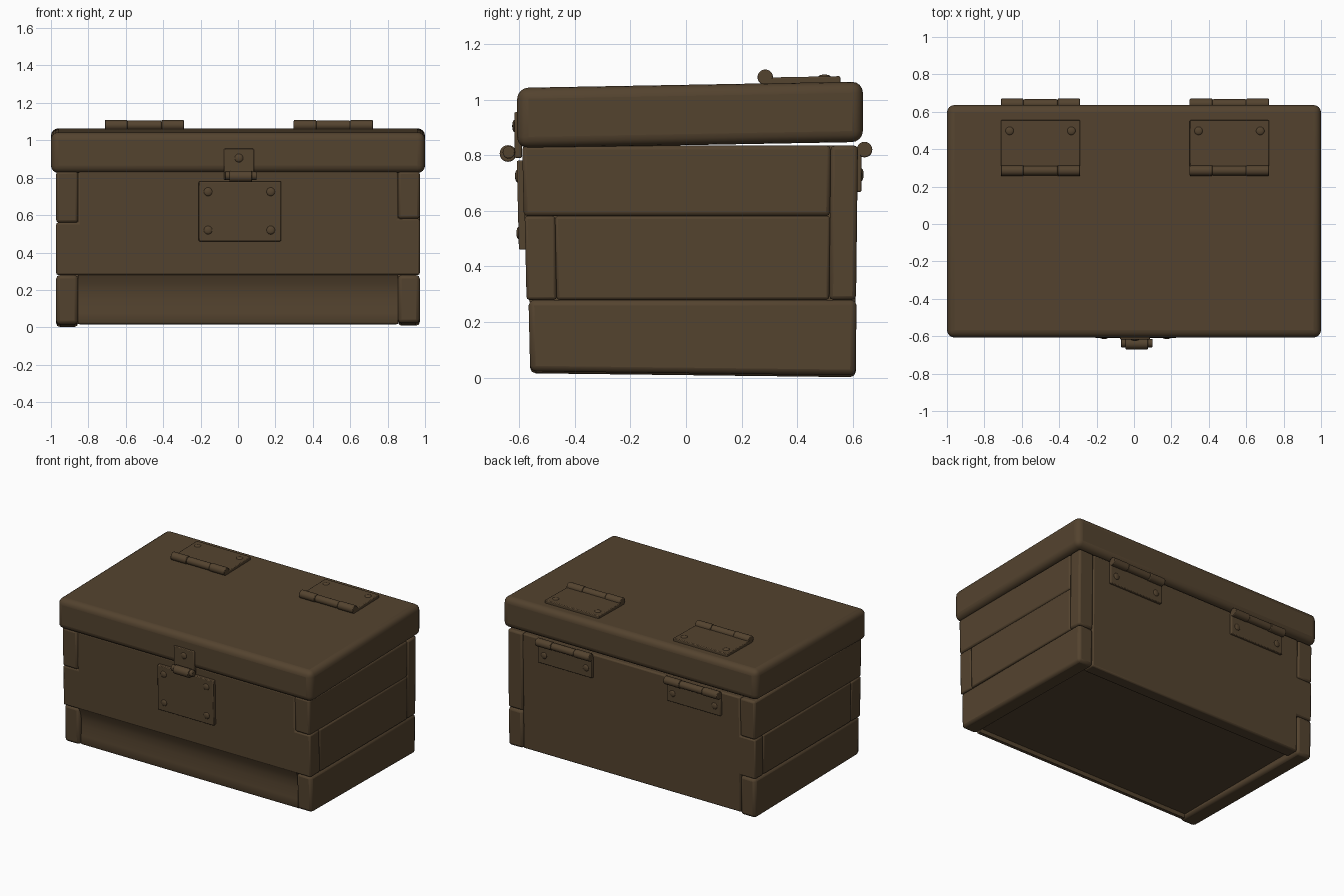
import bpy, bmesh, math
from mathutils import Matrix, Vector

if "Cube" in bpy.data.objects:
    bpy.data.objects.remove(bpy.data.objects["Cube"], do_unlink=True)

BROWN = (0.088, 0.056, 0.028, 1)
brown = bpy.data.materials.new("dark_brown")
brown.use_nodes = True
brown.diffuse_color = BROWN
bsdf = brown.node_tree.nodes["Principled BSDF"]
bsdf.inputs["Base Color"].default_value = BROWN
bsdf.inputs["Roughness"].default_value = 0.8


def finish(name, bm, bevel=0.0, segments=2):
    bmesh.ops.recalc_face_normals(bm, faces=bm.faces)
    mesh = bpy.data.meshes.new(name)
    bm.to_mesh(mesh)
    bm.free()
    mesh.materials.append(brown)
    ob = bpy.data.objects.new(name, mesh)
    bpy.context.collection.objects.link(ob)
    if bevel:
        mod = ob.modifiers.new("rounded_edges", "BEVEL")
        mod.width, mod.segments = bevel, segments
    bpy.ops.object.select_all(action="DESELECT")
    ob.select_set(True)
    bpy.context.view_layer.objects.active = ob
    bpy.ops.object.shade_smooth_by_angle(angle=math.radians(40))


def flare(co):
    # The walls lean outwards slightly towards the lid
    co.y *= 1 + (0.04 if co.y < 0 else 0.02) * co.z


def flare_and_sag(co):
    # As flare, with the underside dropping towards the back
    flare(co)
    if co.z < 0.1:
        co.z -= 0.012 * co.y


def slope(co):
    # The lid rises towards the back
    co.z += 0.018 * co.y


def prism(name, outline, axis, a, b, bevel, warp=None, segments=2):
    """Extrude an outline along x (outline in y, z) or along y (outline in x, z)."""
    place = (lambda p, d: Vector((d, *p))) if axis == "x" else (lambda p, d: Vector((p[0], d, p[1])))
    bm = bmesh.new()
    near = [bm.verts.new(place(p, a)) for p in outline]
    far = [bm.verts.new(place(p, b)) for p in outline]
    bm.faces.new(near)
    bm.faces.new(far)
    for i in range(len(outline)):
        j = (i + 1) % len(outline)
        bm.faces.new((near[i], near[j], far[j], far[i]))
    if warp:
        for v in bm.verts:
            warp(v.co)
    finish(name, bm, bevel, segments)


def box(name, x, y, z, bevel=0.01, warp=flare, segments=2):
    rect = [(y[0], z[0]), (y[1], z[0]), (y[1], z[1]), (y[0], z[1])]
    prism(name, rect, "x", x[0], x[1], bevel, warp, segments)


def barrel(name, x, y, z, r):
    bm = bmesh.new()
    spin = Matrix.Translation((sum(x) / 2, y, z)) @ Matrix.Rotation(math.pi / 2, 4, "Y")
    bmesh.ops.create_cone(bm, cap_ends=True, segments=20, radius1=r, radius2=r,
                          depth=x[1] - x[0], matrix=spin)
    finish(name, bm, 0.004)


def rivet(name, co, axis):
    bm = bmesh.new()
    size = Vector((0.023, 0.023, 0.023))
    size["xyz".index(axis)] = 0.009
    bmesh.ops.create_uvsphere(bm, u_segments=14, v_segments=8, radius=1,
                              matrix=Matrix.Translation(co) @ Matrix.Diagonal(size).to_4x4())
    finish(name, bm)


# Recessed floor and hidden core
box("floor_core", (-0.93, 0.93), (-0.51, 0.57), (0.045, 0.82), 0)

# Left side planks with full-height rear post
OUT, IN, TOP = 0.972, 0.855, 0.834
box("left_bottom_plank", (IN, OUT), (-0.56, 0.61), (0.016, 0.28), 0.02, flare_and_sag)
box("left_middle_plank", (IN, OUT), (-0.46, 0.512), (0.28, 0.581))
box("left_top_plank", (IN, OUT), (-0.57, 0.512), (0.581, TOP), 0.014)
box("left_rear_post", (IN, OUT), (0.512, 0.608), (0.28, TOP), 0.014)

# Right side planks
box("right_bottom_plank", (-OUT, -IN), (-0.56, 0.61), (0.009, 0.28), 0.02, flare_and_sag)
box("right_middle_plank", (-OUT, -IN), (-0.46, 0.512), (0.28, 0.56))
box("right_top_plank", (-OUT, -IN), (-0.57, 0.608), (0.56, TOP), 0.014)

# Front panel with notched upper corners
front = [(-OUT, 0.28), (OUT, 0.28), (OUT, 0.581), (IN, 0.581), (IN, TOP),
         (-IN, TOP), (-IN, 0.56), (-OUT, 0.56)]
prism("front_panel", front, "y", -0.567, -0.46, 0.01, flare)

# Hollowed board below the front panel
lower = [(-0.565, 0.28), (-0.548, 0.24), (-0.538, 0.2), (-0.535, 0.15), (-0.54, 0.08),
         (-0.545, 0.03), (-0.538, 0.018), (-0.515, 0.018), (-0.5, 0.28)]
prism("front_lower_board", lower, "x", -IN, IN, 0)

# Back panel, tongued through the right rear corner
back = [(-IN, 0.015), (IN, 0.015), (IN, TOP), (-IN, TOP), (-IN, 0.56),
        (-OUT, 0.56), (-OUT, 0.28), (-IN, 0.28)]
prism("back_panel", back, "y", 0.515, 0.606, 0.01, flare)

# Sloping lid
box("lid", (-1, 1), (-0.607, 0.636), (0.836, 1.053), 0.04, slope, 4)

# Two hinge pairs: strap on the lid, strap on the back
for side, cx in (("right", -0.5), ("left", 0.51)):
    x0, x1 = cx - 0.212, cx + 0.212
    box(side + "_lid_hinge_plate", (x0, x1), (0.275, 0.555), (1.045, 1.074), 0.005, slope)
    box(side + "_back_hinge_plate", (x0, x1), (0.6, 0.631), (0.668, 0.82), 0.005, None)
    for place, y, z in (("lid", 0.285, 1.08), ("back", 0.642, 0.82)):
        barrel(f"{side}_{place}_hinge_knuckle_outer", (x0, cx - 0.09), y, z, 0.028)
        barrel(f"{side}_{place}_hinge_knuckle_middle", (cx - 0.09, cx + 0.09), y, z, 0.025)
        barrel(f"{side}_{place}_hinge_knuckle_inner", (cx + 0.09, x1), y, z, 0.028)
    for dx in (-0.165, 0.165):
        rivet(side + "_lid_hinge_rivet", (cx + dx, 0.498, 1.081), "z")
        rivet(side + "_back_hinge_rivet", (cx + dx, 0.63, 0.73), "y")

# Latch: plate on the front, hasp on the lid, pivot between
box("latch_plate", (-0.21, 0.23), (-0.59, -0.56), (0.46, 0.78), 0.005)
for x in (-0.16, 0.175):
    for z, y in ((0.725, -0.606), (0.52, -0.601)):
        rivet("latch_rivet", (x, y, z), "y")
box("hasp_plate", (-0.075, 0.085), (-0.617, -0.59), (0.79, 0.955), 0.005, None)
rivet("hasp_rivet", (0.005, -0.616, 0.905), "y")
barrel("latch_pivot_middle", (-0.045, 0.075), -0.64, 0.806, 0.03)
barrel("latch_pivot_pin", (-0.07, 0.1), -0.637, 0.81, 0.022)
